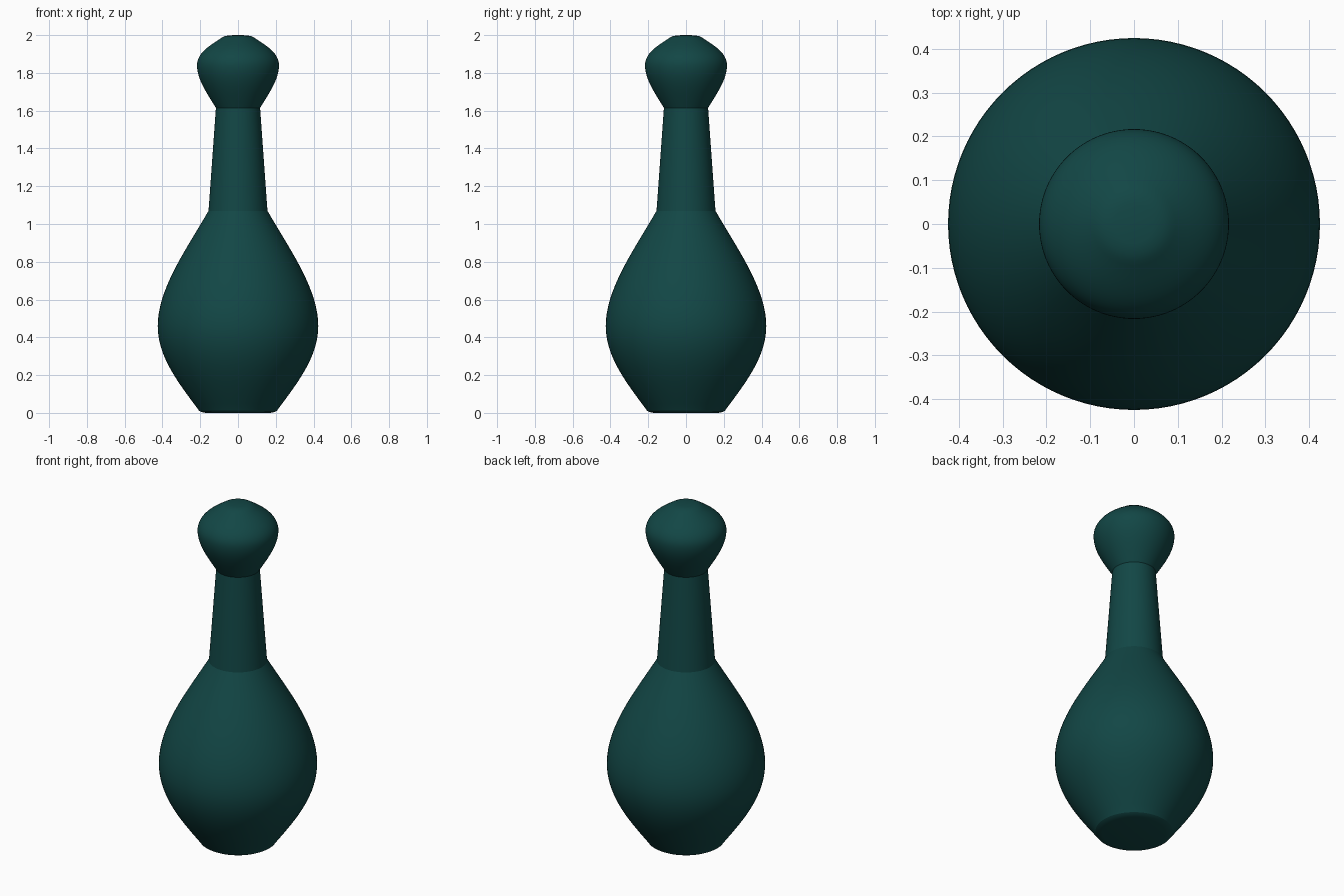
import bpy, bmesh, math
from mathutils import Vector
from mathutils.geometry import interpolate_bezier

if "Cube" in bpy.data.objects:
    bpy.data.objects.remove(bpy.data.objects["Cube"])

SIDES = 96


def curve(p0, h0, h1, p1, n=18):
    """Points (radius, height) along one smooth stretch of the profile."""
    return [tuple(v)[:2] for v in interpolate_bezier(
        Vector((*p0, 0)), Vector((*h0, 0)), Vector((*h1, 0)), Vector((*p1, 0)), n)]


# Profile from base centre to crown
profile = [(0.0, 0.0), (0.17, 0.0), (0.195, 0.005), (0.207, 0.012)]
# Bulbous body
profile += curve((0.215, 0.024), (0.32, 0.165), (0.425, 0.30), (0.425, 0.46))
profile += curve((0.425, 0.46), (0.425, 0.66), (0.27, 0.87), (0.156, 1.07))[1:]
# Tapered neck, then rounded head
profile += curve((0.117, 1.615), (0.17, 1.70), (0.217, 1.77), (0.217, 1.84))
profile += curve((0.217, 1.84), (0.217, 1.91), (0.14, 1.95), (0.085, 1.987))[1:]
profile += [(0.068, 1.995), (0.045, 1.999), (0.0, 2.0)]

# Lathe the profile round z
bm = bmesh.new()
verts = [bm.verts.new((r, 0, z)) for r, z in profile]
edges = [bm.edges.new(pair) for pair in zip(verts, verts[1:])]
bmesh.ops.spin(bm, geom=verts + edges, cent=(0, 0, 0), axis=(0, 0, 1),
               angle=math.tau, steps=SIDES, use_merge=True)
bmesh.ops.remove_doubles(bm, verts=bm.verts, dist=1e-5)
bmesh.ops.recalc_face_normals(bm, faces=bm.faces)
mesh = bpy.data.meshes.new("bottle")
bm.to_mesh(mesh)
bm.free()

bottle = bpy.data.objects.new("bottle", mesh)
bpy.context.collection.objects.link(bottle)

# Dark teal
teal = bpy.data.materials.new("dark_teal")
teal.diffuse_color = (0.006, 0.062, 0.06, 1)
teal.use_nodes = True
teal.node_tree.nodes["Principled BSDF"].inputs["Base Color"].default_value = teal.diffuse_color
mesh.materials.append(teal)

# Smooth surface, crisp creases at both ends of the neck
bpy.context.view_layer.objects.active = bottle
bottle.select_set(True)
bpy.ops.object.shade_smooth_by_angle(angle=math.radians(20))
